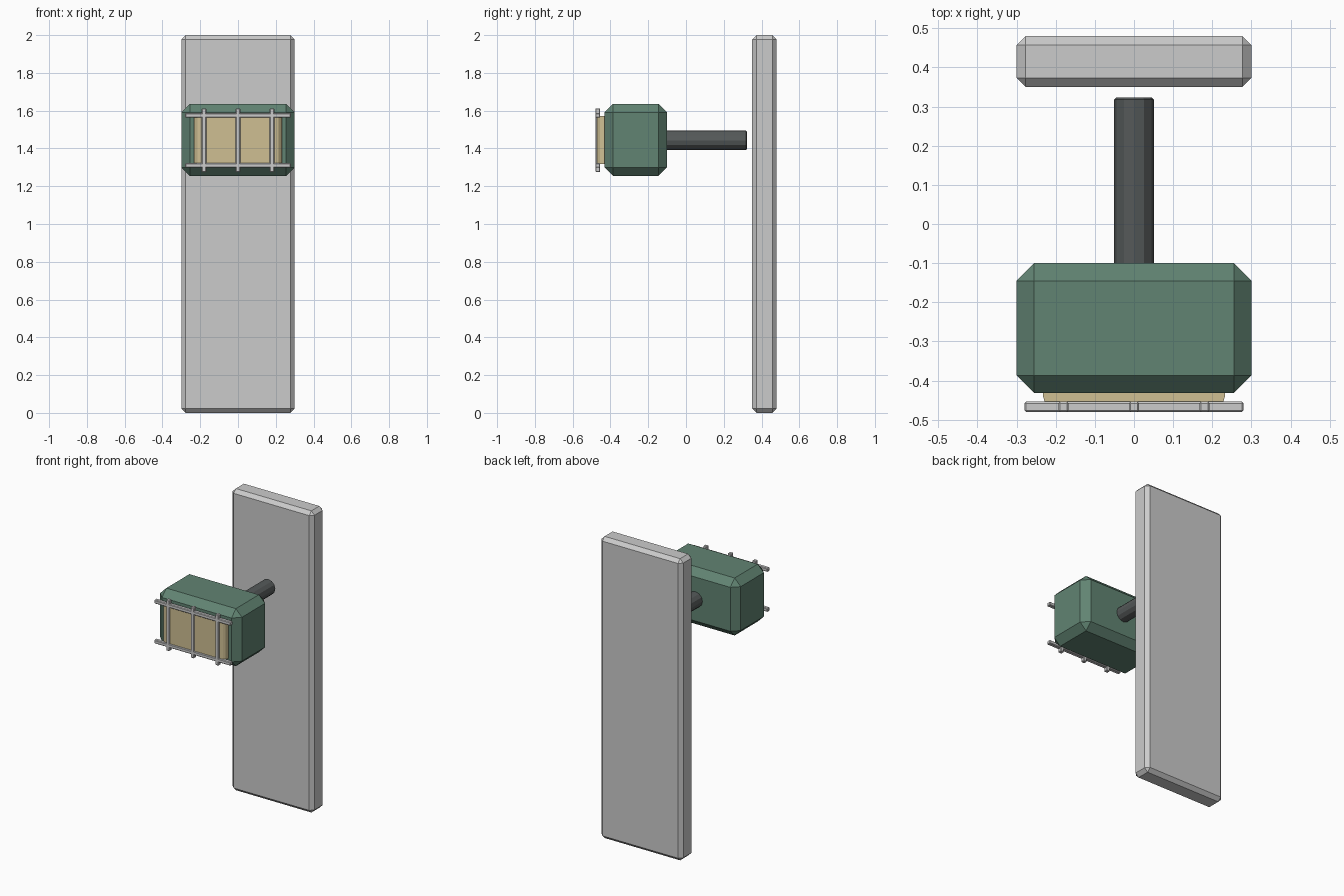
import bpy, bmesh, math

if "Cube" in bpy.data.objects:
    bpy.data.objects.remove(bpy.data.objects["Cube"])


def material(name, color):
    m = bpy.data.materials.new(name)
    m.diffuse_color = (*color, 1)
    m.use_nodes = True
    m.node_tree.nodes["Principled BSDF"].inputs["Base Color"].default_value = m.diffuse_color
    return m


def box(name, lo, hi, bevel=0.0, segments=1, mat=None, vertical_only=False):
    """Box between two corners with bevelled edges."""
    bm = bmesh.new()
    bmesh.ops.create_cube(bm, size=1)
    for v in bm.verts:
        v.co = [lo[i] + (v.co[i] + 0.5) * (hi[i] - lo[i]) for i in range(3)]
    edges = list(bm.edges)
    if vertical_only:
        edges = [e for e in edges if abs(e.verts[0].co.z - e.verts[1].co.z) > 1e-4
                 and e.verts[0].co.y < (lo[1] + hi[1]) / 2]
    bmesh.ops.bevel(bm, geom=edges, offset=bevel, segments=segments,
                    profile=0.5, affect='EDGES')
    return finish(name, bm, mat)


def finish(name, bm, mat=None):
    bmesh.ops.recalc_face_normals(bm, faces=bm.faces)
    mesh = bpy.data.meshes.new(name)
    bm.to_mesh(mesh)
    bm.free()
    ob = bpy.data.objects.new(name, mesh)
    bpy.context.collection.objects.link(ob)
    if mat:
        mesh.materials.append(mat)
    return ob


green = material("green_paint", (0.12, 0.23, 0.17))
cream = material("lens_cream", (0.62, 0.52, 0.29))
dark = material("dark_metal", (0.09, 0.1, 0.1))

# Back plate
box("back_plate", (-0.3, 0.35, 0), (0.3, 0.48, 2), 0.023)

# Support arm with a slightly chamfered end
bpy.ops.mesh.primitive_cylinder_add(vertices=12, radius=0.051, depth=0.44,
                                    location=(0, 0.103, 1.443),
                                    rotation=(math.pi / 2, 0, 0))
arm = bpy.context.object
arm.name = "support_arm"
arm.data.materials.append(dark)
bev = arm.modifiers.new("rim", 'BEVEL')
bev.width, bev.segments, bev.limit_method = 0.005, 1, 'ANGLE'
bev.angle_limit = math.radians(60)

# Lamp housing and lens
box("lamp_housing", (-0.3, -0.432, 1.255), (0.3, -0.1, 1.636), 0.045, mat=green)
box("lens", (-0.233, -0.472, 1.317), (0.233, -0.38, 1.572), 0.035, 3, cream, True)

# Guard bars
for i, z in enumerate((1.31, 1.575)):
    box(f"guard_rail_{i}", (-0.28, -0.48, z - 0.012), (0.28, -0.454, z + 0.012), 0.004)
for i, x in enumerate((-0.18, 0, 0.18)):
    box(f"guard_bar_{i}", (x - 0.013, -0.48, 1.275), (x + 0.013, -0.454, 1.612), 0.004)
